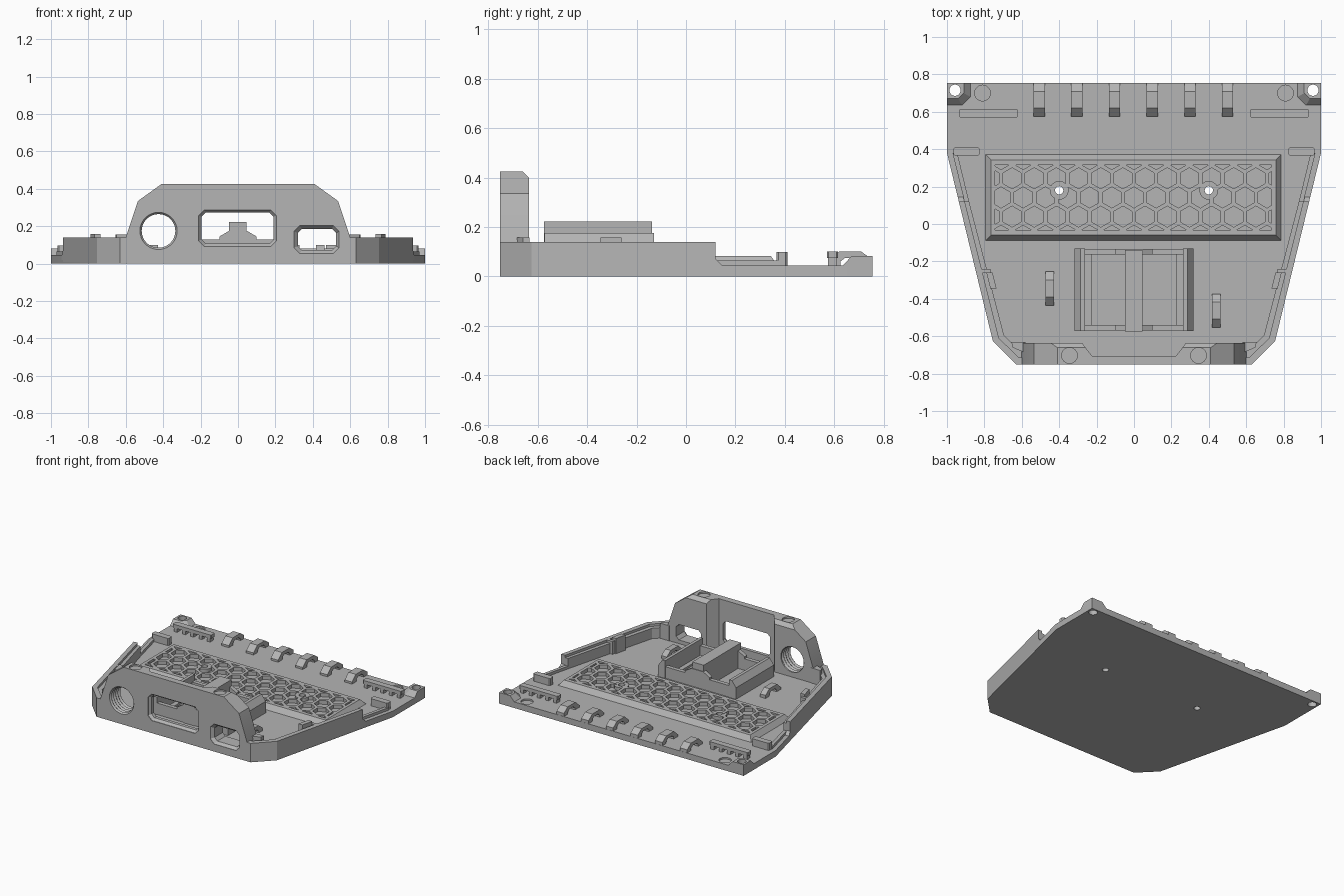
import bpy, bmesh, math

cube = bpy.data.objects.get("Cube")
if cube:
    bpy.data.objects.remove(cube)

grey = bpy.data.materials.new("plain grey")
grey.use_nodes = True
grey.diffuse_color = (0.46, 0.46, 0.46, 1)
grey.node_tree.nodes["Principled BSDF"].inputs["Base Color"].default_value = grey.diffuse_color
PARTS = []


def place(p, w, axis):
    u, v = p
    return {"x": (w, u, v), "y": (u, w, v), "z": (u, v, w)}[axis]


def solid(name, lofts, axis="z", cutter=False):
    """Each loft is a list of (outline, position along axis) sections."""
    bm = bmesh.new()
    for sections in lofts:
        rings = [[bm.verts.new(place(p, w, axis)) for p in pts] for pts, w in sections]
        for a, b in zip(rings, rings[1:]):
            for i in range(len(a)):
                j = (i + 1) % len(a)
                bm.faces.new((a[i], a[j], b[j], b[i]))
        bm.faces.new(rings[0])
        bm.faces.new(rings[-1])
    bmesh.ops.recalc_face_normals(bm, faces=bm.faces)
    me = bpy.data.meshes.new(name)
    bm.to_mesh(me)
    bm.free()
    me.materials.append(grey)
    ob = bpy.data.objects.new(name, me)
    bpy.context.scene.collection.objects.link(ob)
    if cutter:
        ob.hide_render = True
    else:
        PARTS.append(ob)
    return ob


def prism(name, pts, a, b, axis="z", cutter=False):
    return solid(name, [[(pts, a), (pts, b)]], axis, cutter)


def cut(ob, tool, mode="DIFFERENCE", keep=False):
    m = ob.modifiers.new("cut", "BOOLEAN")
    m.object, m.operation, m.solver = tool, mode, "EXACT"
    bpy.context.view_layer.update()
    dg = bpy.context.evaluated_depsgraph_get()
    me = bpy.data.meshes.new_from_object(ob.evaluated_get(dg))
    ob.modifiers.clear()
    ob.data = me
    if not keep:
        bpy.data.objects.remove(tool)


def rect(x0, x1, y0, y1, c=0.0):
    if not c:
        return [(x0, y0), (x1, y0), (x1, y1), (x0, y1)]
    return [(x0 + c, y0), (x1 - c, y0), (x1, y0 + c), (x1, y1 - c),
            (x1 - c, y1), (x0 + c, y1), (x0, y1 - c), (x0, y0 + c)]


def circle(x, y, r, n=32, turn=0.0):
    return [(x + r * math.cos(turn + math.tau * i / n),
             y + r * math.sin(turn + math.tau * i / n)) for i in range(n)]


def flip(pts, s):
    return [(s * x, y) for x, y in pts]


def edge(y):
    """Half width of the tapering sides."""
    return 0.755 + (y + 0.625) * 0.2438


FLOOR = 0.045
SIDES = (("right", -1), ("left", 1))

# Base plate with corner screw holes and shallow round recesses
half = [(0.63, -0.752), (0.755, -0.625), (1, 0.38), (1, 0.755)]
plate = prism("base_plate", half + flip(half[::-1], -1), 0, FLOOR)
for _, s in SIDES:
    cut(plate, prism("recess", circle(s * 0.81, 0.7, 0.042), 0.033, 0.1, cutter=True))
    for x, y, r in ((0.957, 0.715, 0.03), (0.4, 0.18, 0.022)):
        cut(plate, prism("screw", circle(s * x, y, r), -0.1, 0.2, cutter=True))

# Honeycomb panel
panel = solid("honeycomb_panel", [[(rect(-0.797, 0.79, -0.092, 0.375), FLOOR - 0.005),
                                   (rect(-0.765, 0.758, -0.06, 0.343), 0.082)]])
PITCH, ROW = 0.1185, 0.1026
cells = []
for row in range(-2, 3):
    for col in range(-7, 8):
        hexagon = circle((col + 0.5 * (row % 2)) * PITCH, 0.142 + row * ROW, 0.056, 6, math.pi / 6)
        cells.append([(hexagon, 0.055), (hexagon, 0.12)])
cutter = solid("cells", cells, cutter=True)
cut(cutter, prism("bounds", rect(-0.742, 0.735, -0.033, 0.315), 0, 0.2, cutter=True), "INTERSECT")
cut(panel, cutter)
for side, s in SIDES:
    boss = prism(side + "_screw_boss", circle(s * 0.4, 0.18, 0.05), 0.05, 0.08)
    hole = prism("screw", circle(s * 0.4, 0.18, 0.022), -0.1, 0.2, cutter=True)
    cut(panel, hole, keep=True)
    cut(boss, hole)

# Front wall with chamfered top and recessed middle
profile = [(0.61, 0.02), (0.6, 0.14), (0.535, 0.335), (0.41, 0.425)]
wall = prism("front_wall", profile + flip(profile[::-1], -1), -0.752, -0.635, "y")
cut(wall, prism("notch", [(-0.29, -0.62), (-0.225, -0.705), (0.225, -0.705), (0.29, -0.62)],
                FLOOR, 0.6, cutter=True))
cut(wall, prism("top_chamfer", [(-0.662, 0.426), (-0.634, 0.398), (-0.6, 0.398), (-0.6, 0.46)],
                -1, 1, "x", True))
big = rect(-0.21, 0.205, 0.092, 0.288, 0.03)
small = rect(-0.195, 0.19, 0.107, 0.273, 0.022)
cut(wall, solid("centre_window", [[(big, -0.77), (big, -0.748), (small, -0.73), (small, -0.6)]], "y", True))
big = rect(0.3, 0.54, 0.055, 0.203, 0.03)
small = rect(0.32, 0.525, 0.072, 0.186, 0.022)
cut(wall, solid("side_window", [[(big, -0.77), (big, -0.75), (small, -0.73), (small, -0.6)]], "y", True))
thread = [(circle(-0.425, 0.175, 0.09 + 0.01 * (i % 2)), -0.765 + i * 0.0125) for i in range(13)]
cut(wall, solid("threaded_hole", [thread], "y", True))
for _, s in SIDES:
    cut(wall, prism("recess", circle(s * 0.345, -0.703, 0.042), 0.413, 0.5, cutter=True))

for side, s in SIDES:
    # Tall side wall with a lower inner ledge
    def run(y0, y1, a, b):
        return flip([(edge(y0) - a, y0), (edge(y1) - a, y1), (edge(y1) - b, y1), (edge(y0) - b, y0)], s)

    outer = [(edge(0.12), 0.12), (0.755, -0.625), (0.63, -0.752), (0.59, -0.752),
             (0.59, -0.715), (0.615, -0.715), (0.722, -0.61), (edge(0.12) - 0.032, 0.12)]
    inner = [(edge(0.12) - 0.03, 0.12), (0.725, -0.61), (0.615, -0.72), (0.58, -0.72),
             (0.58, -0.635), (0.655, -0.635), (0.695, -0.595), (edge(0.12) - 0.055, 0.12)]
    prism(side + "_side_wall", flip(outer, s), 0.01, 0.14)
    prism(side + "_wall_ledge", flip(inner, s), 0.01, 0.122)
    # Low rail behind the tall wall, with a sloped foot where they meet
    prism(side + "_low_rail", run(0.11, 0.38, 0.03, 0.055), 0.02, 0.065)
    solid(side + "_wall_foot", [[(run(0.1, 0.145, 0, 0.03), 0.02), (run(0.1, 0.145, 0, 0.03), FLOOR),
                                 (run(0.1, 0.12, 0, 0.03), 0.07)]])
    # Clips along the wall
    prism(side + "_wall_clip", run(-0.345, -0.26, 0.055, 0.088), 0.03, 0.158)
    prism(side + "_clip_bridge", run(-0.262, -0.24, 0.025, 0.08), 0.03, 0.14)
    prism(side + "_corner_clip", flip([(0.58, -0.69), (0.65, -0.66), (0.655, -0.632), (0.58, -0.632)], s),
          0.03, 0.157)
    # Tab at the rear end of the rail
    prism(side + "_rear_tab", flip(rect(0.825, 0.965, 0.366, 0.41, 0.008), s), 0.02, 0.098)
    # Rear corner screw pads
    low = [(0.875, 0.755), (0.875, 0.68), (0.92, 0.635), (1, 0.635), (1, 0.755)]
    top = [(0.91, 0.755), (0.91, 0.7), (0.94, 0.67), (1, 0.67), (1, 0.755)]
    pad = solid(side + "_corner_pad", [[(flip(low, s), 0.03), (flip(low, s), FLOOR), (flip(top, s), 0.082)]])
    cut(pad, prism("screw", circle(s * 0.957, 0.715, 0.03), -0.1, 0.2, cutter=True))
    # Slotted strap bar
    prism(side + "_strap_bar", flip(rect(0.62, 0.935, 0.57, 0.615, 0.006), s), 0.074, 0.1)
    for i in range(5):
        x = 0.63 + i * 0.0675
        prism(side + "_bar_leg", flip(rect(x, x + 0.025, 0.574, 0.611), s), 0.03, 0.08)

# Arched cable hooks
arch = [(0, 0.03), (0, 0.06), (0.045, 0.1), (0.135, 0.1), (0.18, 0.068), (0.18, 0.03),
        (0.14, 0.03), (0.135, 0.06), (0.115, 0.075), (0.07, 0.075), (0.05, 0.06), (0.05, 0.03)]
rear_hooks = [(-0.507 + i * 0.2015, 0.574, 0.03) for i in range(6)]
for x, y, w in rear_hooks + [(-0.45, -0.435, 0.022), (0.44, -0.553, 0.022)]:
    prism("cable_hook", [(y + u, v) for u, v in arch], x - w, x + w, "x")

# Cradle: side rails, centre beam and shaped end plates
for side, s in SIDES:
    prism(side + "_cradle_rail",
          flip([(0.262, 0.03), (0.262, 0.175), (0.285, 0.175), (0.318, 0.13), (0.318, 0.03)], s),
          -0.572, -0.13, "y")
    prism(side + "_cradle_ledge", flip(rect(0.228, 0.265, -0.56, -0.14), s), 0.03, 0.06)
prism("cradle_beam", rect(-0.048, 0.045, 0.03, 0.222), -0.575, -0.138, "y")
end = [(0.3, 0.03), (0.3, 0.13), (0.1, 0.13), (0.1, 0.145), (0.048, 0.175)]
for name, y in (("front", -0.57), ("rear", -0.163)):
    prism(name + "_cradle_end", end + flip(end[::-1], -1), y, y + 0.03, "y")

# Keep hard edges, smooth the round holes
bpy.ops.object.select_all(action="DESELECT")
for ob in PARTS:
    ob.select_set(True)
bpy.context.view_layer.objects.active = plate
bpy.ops.object.shade_smooth_by_angle(angle=math.radians(25))
